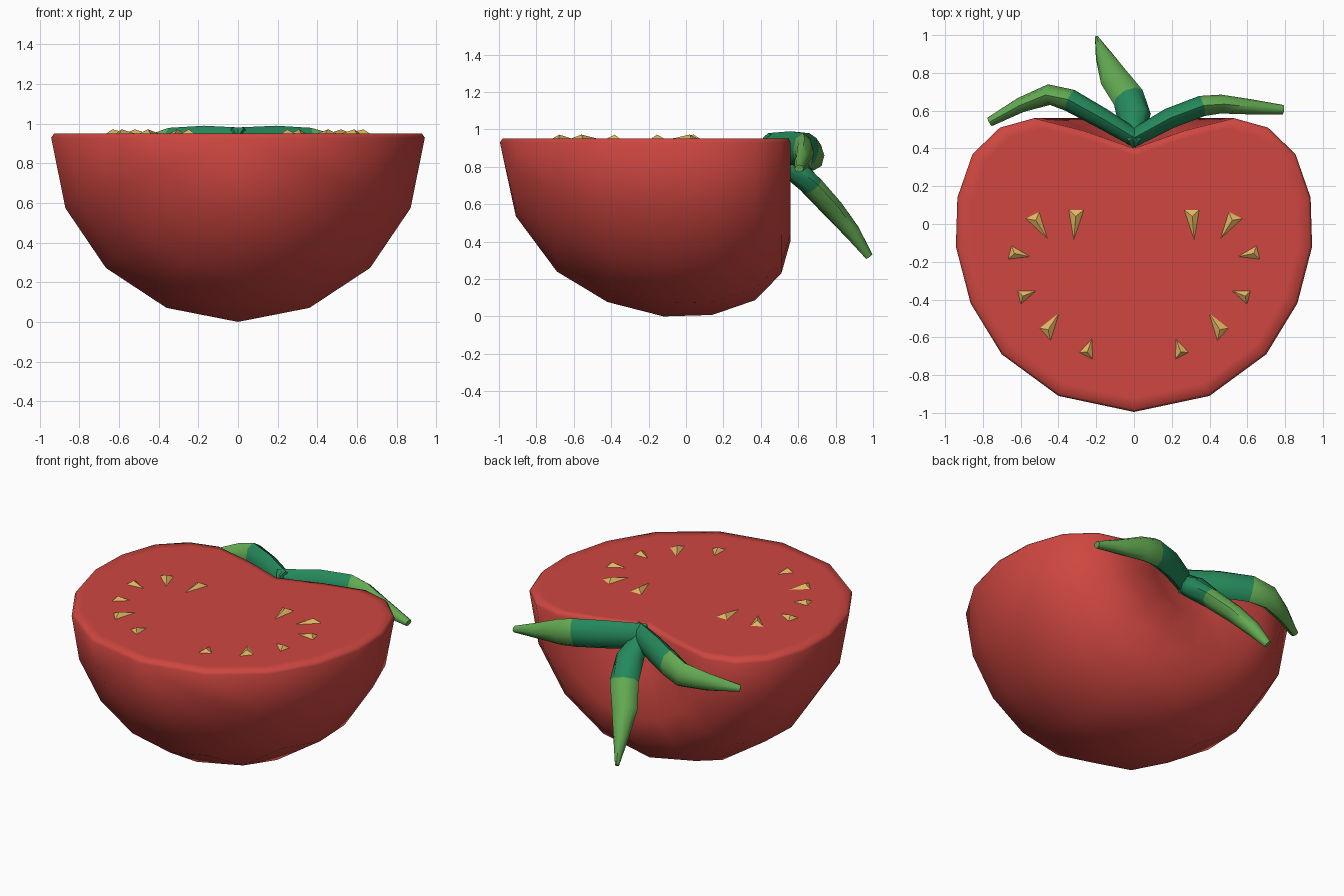
import bpy, bmesh, math
from mathutils import Vector

if "Cube" in bpy.data.objects:
    bpy.data.objects.remove(bpy.data.objects["Cube"])


def mat(name, r, g, b):
    m = bpy.data.materials.new(name)
    m.diffuse_color = (r, g, b, 1)
    m.use_nodes = True
    m.node_tree.nodes["Principled BSDF"].inputs["Base Color"].default_value = m.diffuse_color
    return m


RED = mat("tomato red", 0.62, 0.062, 0.052)
SEED = mat("seed yellow", 0.74, 0.46, 0.12)
DARK = mat("dark green", 0.018, 0.25, 0.105)
LIGHT = mat("light green", 0.125, 0.40, 0.085)


def finish(bm, name, mats, smooth=None):
    bmesh.ops.recalc_face_normals(bm, faces=bm.faces)
    me = bpy.data.meshes.new(name)
    bm.to_mesh(me)
    bm.free()
    ob = bpy.data.objects.new(name, me)
    bpy.context.collection.objects.link(ob)
    for m in mats:
        me.materials.append(m)
    if smooth:
        bpy.ops.object.select_all(action='DESELECT')
        ob.select_set(True)
        bpy.context.view_layer.objects.active = ob
        bpy.ops.object.shade_smooth_by_angle(angle=math.radians(smooth))
    return ob


# Tomato half: (radius, y) profile swept half a turn around the y axis
profile = [(0.40, -0.91), (0.70, -0.69), (0.865, -0.42), (0.943, -0.12),
           (0.935, 0.14), (0.855, 0.37), (0.71, 0.51), (0.53, 0.56), (0.27, 0.495)]
RIM, TOP, N = 0.93, 0.95, 8
bm = bmesh.new()
front = bm.verts.new((0, -0.995, RIM))
back = bm.verts.new((0, 0.40, RIM))
arcs = []
for i in range(N + 1):
    a = math.pi * i / N
    arcs.append([bm.verts.new((r * math.cos(a), y, RIM - r * math.sin(a) * RIM / 0.943))
                 for r, y in profile])
for A, B in zip(arcs, arcs[1:]):
    bm.faces.new((front, A[0], B[0]))
    bm.faces.new((back, A[-1], B[-1]))
    for j in range(len(profile) - 1):
        bm.faces.new((A[j], A[j + 1], B[j + 1], B[j]))
# softened rim, then the flat cut face
rim = [front] + arcs[0] + [back] + arcs[-1][::-1]


def inner(s, z):
    return [bm.verts.new((v.co.x * s, -0.1 + (v.co.y + 0.1) * s, z)) for v in rim]


def bridge(a, b):
    for k in range(len(a)):
        n = (k + 1) % len(a)
        bm.faces.new((a[k], a[n], b[n], b[k]))


edge, flat = inner(0.985, TOP), inner(0.92, TOP)
bridge(rim, edge)
bridge(edge, flat)
bm.faces.new(flat)
finish(bm, "tomato_half", [RED], 80)

# Seeds: low three-sided pyramids (tip, two base corners), mirrored
seeds = [((0.32, -0.10), (0.26, 0.08), (0.35, 0.08)),
         ((0.45, -0.09), (0.50, 0.07), (0.58, 0.03)),
         ((0.54, -0.175), (0.65, -0.11), (0.67, -0.19)),
         ((0.51, -0.35), (0.62, -0.35), (0.60, -0.43)),
         ((0.39, -0.46), (0.505, -0.55), (0.44, -0.625)),
         ((0.22, -0.60), (0.295, -0.68), (0.215, -0.72))]
bm = bmesh.new()
for tri in seeds:
    for s in (1, -1):
        base = [bm.verts.new((s * x, y, TOP - 0.003)) for x, y in tri]
        c = base[0].co * 0.22 + base[1].co * 0.39 + base[2].co * 0.39
        apex = bm.verts.new((c.x, c.y, TOP + 0.022))
        bm.faces.new(base)
        for k in range(3):
            bm.faces.new((base[k], base[(k + 1) % 3], apex))
finish(bm, "seeds", [SEED])


# Sepals: tapered tubes, points are (x, y, z, half width, half height)
def sepal(name, pts, split, sides=8):
    bm = bmesh.new()
    P = [Vector(p[:3]) for p in pts]
    rings = []
    for i, p in enumerate(pts):
        t = (P[min(i + 1, len(P) - 1)] - P[max(i - 1, 0)]).normalized()
        side = t.cross(Vector((0, 0, 1))).normalized()
        up = side.cross(t)
        rings.append([bm.verts.new(P[i] + side * p[3] * math.cos(a) + up * p[4] * math.sin(a))
                      for a in (2 * math.pi * k / sides for k in range(sides))])
    for i in range(len(rings) - 1):
        for k in range(sides):
            n = (k + 1) % sides
            f = bm.faces.new((rings[i][k], rings[i][n], rings[i + 1][n], rings[i + 1][k]))
            f.material_index = int(i >= split)
    bm.faces.new(rings[0])
    bm.faces.new(rings[-1]).material_index = 1
    finish(bm, name, [DARK, LIGHT], 50)


sepal("sepal_left", [(0.03, 0.44, 0.90, 0.045, 0.08), (-0.17, 0.56, 0.90, 0.055, 0.09),
                     (-0.34, 0.655, 0.89, 0.06, 0.09), (-0.45, 0.685, 0.86, 0.055, 0.08),
                     (-0.60, 0.63, 0.83, 0.04, 0.055), (-0.765, 0.54, 0.80, 0.025, 0.02)], 2)
sepal("sepal_right", [(-0.03, 0.44, 0.90, 0.045, 0.08), (0.19, 0.56, 0.90, 0.055, 0.09),
                      (0.36, 0.625, 0.89, 0.055, 0.09), (0.46, 0.635, 0.87, 0.05, 0.08),
                      (0.62, 0.62, 0.83, 0.04, 0.05), (0.79, 0.605, 0.79, 0.025, 0.02)], 2)
sepal("sepal_back", [(0.0, 0.46, 0.88, 0.05, 0.06), (0.0, 0.57, 0.80, 0.09, 0.07),
                     (-0.03, 0.67, 0.70, 0.085, 0.06), (-0.11, 0.78, 0.58, 0.075, 0.055),
                     (-0.16, 0.89, 0.45, 0.045, 0.045), (-0.195, 0.98, 0.32, 0.012, 0.022)], 2)
